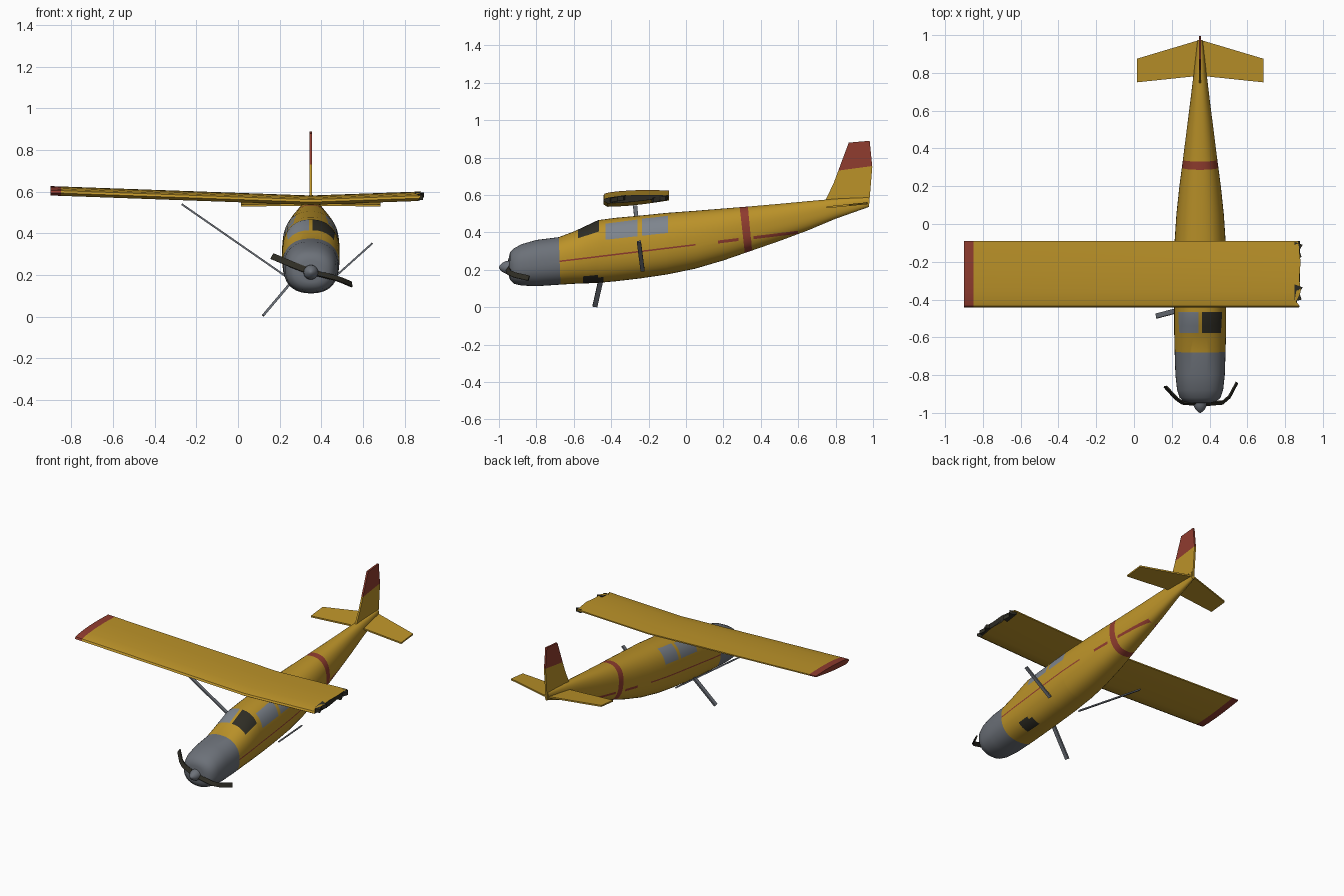
import bpy, bmesh, math, random
from mathutils import Vector

random.seed(4)
if "Cube" in bpy.data.objects:
    bpy.data.objects.remove(bpy.data.objects["Cube"])

CX = 0.35  # fuselage centre line


def material(name, rgb):
    m = bpy.data.materials.new(name)
    m.use_nodes = True
    m.diffuse_color = (*rgb, 1)
    m.node_tree.nodes["Principled BSDF"].inputs["Base Color"].default_value = (*rgb, 1)
    return m


MATS = [material("yellow paint", (0.50, 0.29, 0.022)),
        material("red paint", (0.28, 0.045, 0.028)),
        material("grey metal", (0.15, 0.165, 0.19)),
        material("window glass", (0.21, 0.235, 0.27)),
        material("dark interior", (0.028, 0.026, 0.018))]
YELLOW, RED, GREY, GLASS, DARK = range(5)


def finish(name, bm, rule, angle=35):
    """Turn a bmesh into an object, colouring each face by rule(face)."""
    bmesh.ops.recalc_face_normals(bm, faces=bm.faces)
    bm.normal_update()
    for f in bm.faces:
        f.material_index = rule(f) if callable(rule) else rule
    me = bpy.data.meshes.new(name)
    bm.to_mesh(me)
    bm.free()
    for m in MATS:
        me.materials.append(m)
    ob = bpy.data.objects.new(name, me)
    bpy.context.collection.objects.link(ob)
    bpy.ops.object.select_all(action='DESELECT')
    ob.select_set(True)
    bpy.context.view_layer.objects.active = ob
    bpy.ops.object.shade_smooth_by_angle(angle=math.radians(angle))
    return ob


def loft(bm, rings, caps=True):
    """Skin closed rings of equal length."""
    loops = [[bm.verts.new(p) for p in r] for r in rings]
    for a, b in zip(loops, loops[1:]):
        for i in range(len(a)):
            j = (i + 1) % len(a)
            bm.faces.new((a[i], a[j], b[j], b[i]))
    if caps:
        bm.faces.new(loops[0])
        bm.faces.new(loops[-1])
    return loops


def cut(bm, co, no, lo=-9, hi=9):
    """Cut faces whose centre lies between lo and hi along y."""
    faces = [f for f in bm.faces if lo < f.calc_center_median().y < hi]
    geom = set(faces)
    for f in faces:
        geom.update(f.edges, f.verts)
    bmesh.ops.bisect_plane(bm, geom=list(geom), dist=1e-5, plane_co=co, plane_no=no)


def cut_line(bm, line, lo=-9, hi=9):
    (y0, z0), (y1, z1) = line
    cut(bm, (0, y0, z0), (0, z0 - z1, y1 - y0), lo, hi)


def above(line, y, z):
    (y0, z0), (y1, z1) = line
    return z > z0 + (z1 - z0) * (y - y0) / (y1 - y0)


# Fuselage: rounded sections given as y, top, bottom, half width
SECTIONS = [(-.947, .27, .165, .055), (-.94, .295, .145, .085), (-.92, .315, .125, .108),
            (-.88, .337, .116, .122), (-.8, .36, .112, .131), (-.68, .375, .12, .135),
            (-.6, .405, .125, .137), (-.54, .433, .127, .138), (-.47, .466, .13, .138),
            (-.38, .478, .138, .138), (-.25, .49, .153, .138), (-.1, .505, .175, .136),
            (.05, .516, .206, .126), (.2, .528, .25, .11), (.35, .54, .302, .09),
            (.5, .553, .354, .071), (.65, .567, .41, .052), (.8, .58, .473, .034),
            (.975, .588, .535, .013)]


def section(y, top, bottom, half, n=44, power=2 / 2.35):
    ring = []
    for i in range(n):
        a = 2 * math.pi * (i + .5) / n
        c, s = math.cos(a), math.sin(a)
        ring.append((CX + half * math.copysign(abs(c) ** power, c), y,
                     (top + bottom) / 2 + (top - bottom) / 2 * math.copysign(abs(s) ** power, s)))
    return ring


bm = bmesh.new()
loft(bm, [section(*s) for s in SECTIONS])

COWL = ((-.68, .37), (-.67, .1))
BAND = [((.287, .535), (.315, .285)), ((.331, .535), (.355, .285))]
SILL = ((-.43, .361), (-.1, .397))
HEAD = ((-.43, .447), (-.1, .489))
SCREEN = ((-.59, .365), (-.465, .405))
PANES = [(-.43, -.26), (-.235, -.097)]
STRIPES = [(-.68, .05, .004), (.17, .28, .008), (.36, .6, .008)]


def stripe_line(offset):
    return ((-.68, .245 + offset), (.6, .401 + offset))


for line in [COWL] + BAND:
    cut_line(bm, line)
for y in [-.578, -.465, -.55, -.44, .05, .17, .28, .36, .6] + [v for p in PANES for v in p]:
    cut(bm, (0, y, 0), (0, 1, 0))
for lo, hi in PANES:
    cut_line(bm, SILL, lo, hi)
    cut_line(bm, HEAD, lo, hi)
cut_line(bm, SCREEN, -.578, -.465)
for dx in (-.009, .009):
    cut(bm, (CX + dx, 0, 0), (1, 0, 0), -.578, -.465)
cut(bm, (CX + .03, 0, 0), (1, 0, 0), -.55, -.44)
for lo, hi, w in STRIPES:
    cut_line(bm, stripe_line(w), lo, hi)
    cut_line(bm, stripe_line(-w), lo, hi)


def fuselage_colour(f):
    x, y, z = f.calc_center_bounds()
    if y < -.68 + (.37 - z) * .037:
        return GREY
    if -.465 > y > -.578 and above(SCREEN, y, z) and abs(x - CX) > .009:
        return DARK if x > CX else GLASS
    if any(lo < y < hi for lo, hi in PANES) and above(SILL, y, z) and not above(HEAD, y, z):
        return GLASS
    if -.55 < y < -.44 and x > CX + .03 and z < .165:
        return DARK
    shift = (.535 - z) * .1
    if .287 + shift < y < .331 + shift:
        return RED
    for lo, hi, w in STRIPES:
        if lo < y < hi and above(stripe_line(-w), y, z) and not above(stripe_line(w), y, z):
            return RED
    return YELLOW


finish("fuselage", bm, fuselage_colour)

# Wing: one airfoil swept along x with dihedral, torn at the left end
AIRFOIL = [(-.442, .55), (-.435, .562), (-.41, .569), (-.36, .575), (-.29, .58), (-.2, .582),
           (-.09, .579), (-.09, .571), (-.15, .562), (-.22, .552), (-.3, .543), (-.36, .539), (-.42, .537)]


def wing_ring(x, ragged=0):
    ring = []
    for y, z in AIRFOIL:
        px = x - ragged * random.random()
        ring.append((px, y, z + .036 * abs(px - CX)))
    return ring


bm = bmesh.new()
loops = loft(bm, [wing_ring(-.9), wing_ring(-.85), wing_ring(CX), wing_ring(.84), wing_ring(.888, .03)])
torn_end = [f for f in bm.faces if len(f.verts) > 4 and f.calc_center_median().x > 0]
inner = bmesh.ops.inset_region(bm, faces=torn_end, thickness=.003, depth=-.015)


def wing_colour(f):
    c = f.calc_center_median()
    if c.x < -.85:
        return RED
    return DARK if f in torn_end or f in inner["faces"] else YELLOW


finish("wing", bm, wing_colour)


# Flat panels: an outline with thickness along one axis
def panel(name, points, thickness, rule):
    bm = bmesh.new()
    pts = [Vector(p) for p in points]
    d = Vector(thickness) / 2
    loft(bm, [[p - d for p in pts], [p + d for p in pts]])
    return bm if name is None else finish(name, bm, rule)


# Torn metal shards at the wing break
for n, y in enumerate((-.14, -.365)):
    panel("torn_shard_%d" % n, [(.85, y - .045, .575), (.888, y - .035, .572), (.875, y, .58),
                                (.893, y + .03, .584), (.85, y + .045, .588)], (0, 0, .024), DARK)

# Tailplane halves
for side, name in ((1, "tailplane_left"), (-1, "tailplane_right")):
    outline = [(0, .785), (.335, .75), (.335, .875), (0, .975)]
    panel(name, [(CX + side * x, y, .534 + (y - .75) * .1) for x, y in outline], (0, 0, .01), YELLOW)

# Fin with a red upper part
bm = panel(None, [(CX, y, z) for y, z in ((.745, .57), (.79, .665), (.87, .88), (.982, .89),
                                         (.996, .75), (.978, .535), (.94, .56))], (.012, 0, 0), YELLOW)
FIN_LINE = ((.81, .73), (.996, .755))
cut_line(bm, FIN_LINE)
finish("fin", bm, lambda f: RED if above(FIN_LINE, *f.calc_center_bounds().yz) else YELLOW)


# Bars: flat strips following a path, wide along one direction
def bar(name, path, wide, width, thick, colour):
    pts = [Vector(p) for p in path]
    rings = []
    for i, p in enumerate(pts):
        along = (pts[min(i + 1, len(pts) - 1)] - pts[max(i - 1, 0)]).normalized()
        w = Vector(wide)
        w = (w - along * w.dot(along)).normalized() * width / 2
        t = along.cross(w).normalized() * thick / 2
        rings.append([p + w + t, p - w + t, p - w - t, p + w - t])
    bm = bmesh.new()
    loft(bm, rings)
    return finish(name, bm, colour)


bar("wing_strut_right", [(.235, -.235, .19), (-.27, -.272, .54)], (0, 1, 0), .022, .009, GREY)
bar("broken_strut_left", [(.47, -.232, .195), (.645, -.252, .352)], (0, 1, 0), .022, .009, GREY)
bar("gear_leg_right", [(.26, -.45, .17), (.12, -.487, .005)], (0, 1, 0), .026, .012, GREY)

# Propeller with bent blades
bar("blade_right", [(CX, -.955, .215), (.26, -.948, .25), (.225, -.925, .265), (.165, -.86, .29)],
    (.2, .4, 1), .03, .008, DARK)
bar("blade_left", [(CX, -.955, .215), (.47, -.945, .185), (.505, -.915, .172), (.545, -.84, .155)],
    (0, .6, .8), .028, .008, DARK)

# Spinner turned from a short profile
bm = bmesh.new()
loft(bm, [[(CX + r * math.cos(k * math.pi / 10), y, .213 + r * math.sin(k * math.pi / 10))
           for k in range(20)]
          for y, r in ((-.94, .036), (-.962, .034), (-.982, .024), (-.995, .011), (-1, .003))])
finish("spinner", bm, GREY)
